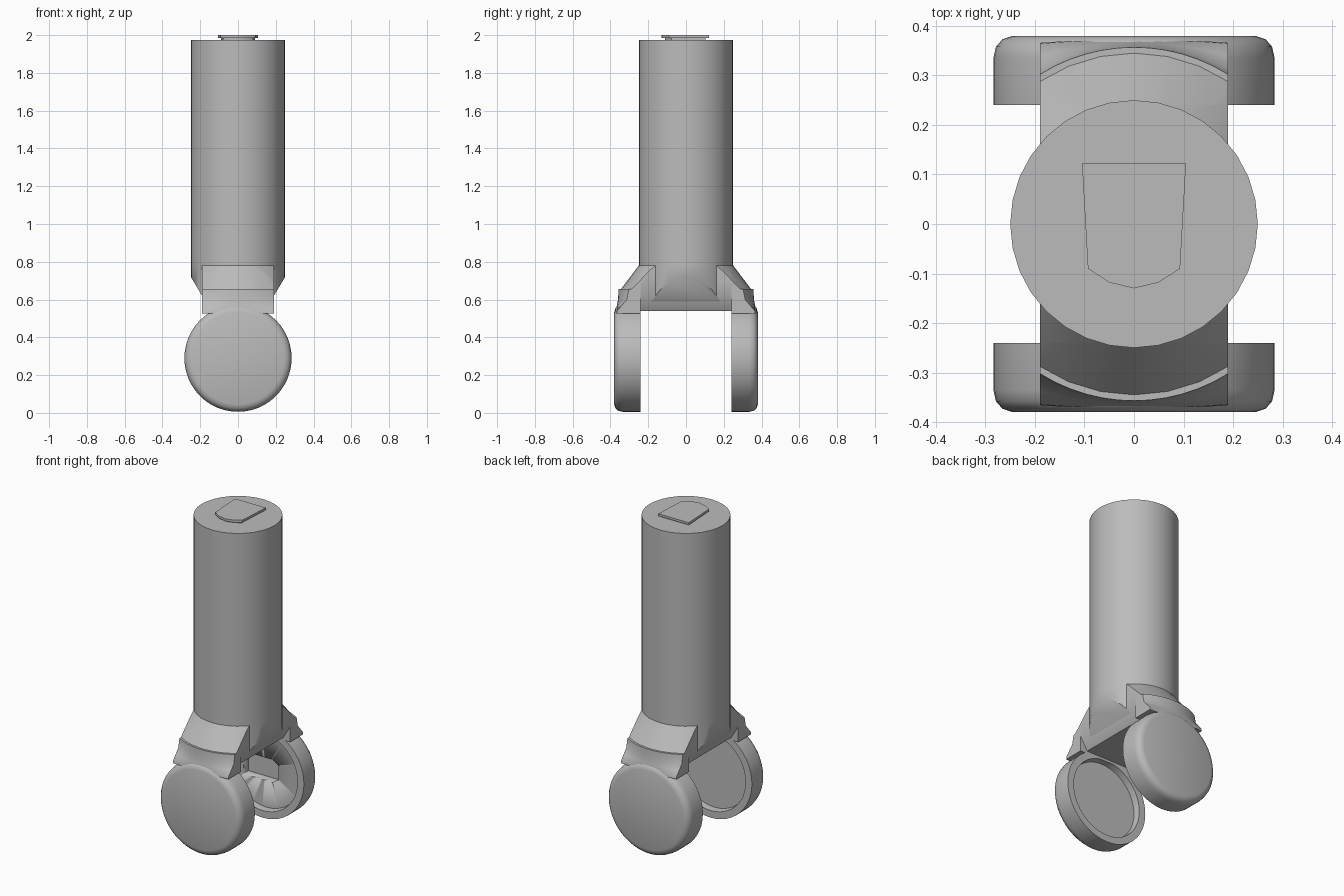
import bpy, bmesh, math
from mathutils import Vector, Matrix

cube = bpy.data.objects.get("Cube")
if cube:
    bpy.data.objects.remove(cube)

grey = bpy.data.materials.new("plain_grey")
grey.use_nodes = True
tone = (0.5, 0.5, 0.5, 1)
grey.diffuse_color = tone
grey.node_tree.nodes["Principled BSDF"].inputs["Base Color"].default_value = tone


def finish(name, bm, angle=35):
    """Turn a bmesh into a smooth-by-angle object."""
    bmesh.ops.remove_doubles(bm, verts=bm.verts, dist=1e-5)
    bmesh.ops.recalc_face_normals(bm, faces=bm.faces)
    mesh = bpy.data.meshes.new(name)
    bm.to_mesh(mesh)
    bm.free()
    mesh.materials.append(grey)
    obj = bpy.data.objects.new(name, mesh)
    bpy.context.collection.objects.link(obj)
    bpy.ops.object.select_all(action='DESELECT')
    obj.select_set(True)
    bpy.context.view_layer.objects.active = obj
    bpy.ops.object.shade_smooth_by_angle(angle=math.radians(angle))
    return obj


def lathe(profile, segments):
    """Closed solid from (radius, height) points turned about z."""
    bm = bmesh.new()
    rings = [[bm.verts.new((r * math.cos(a), r * math.sin(a), z))
              for a in (math.tau * i / segments for i in range(segments))]
             for r, z in profile]
    for low, high in zip(rings, rings[1:]):
        for i in range(segments):
            j = (i + 1) % segments
            bm.faces.new((low[i], low[j], high[j], high[i]))
    bm.faces.new(rings[0])
    bm.faces.new(rings[-1])
    return bm


def cut(bm, point, normal):
    """Slice off the side the normal points to and cap the opening."""
    geom = bm.verts[:] + bm.edges[:] + bm.faces[:]
    res = bmesh.ops.bisect_plane(bm, geom=geom, plane_co=point,
                                 plane_no=normal, clear_outer=True)
    edges = [e for e in res["geom_cut"] if isinstance(e, bmesh.types.BMEdge)]
    bmesh.ops.holes_fill(bm, edges=edges)


def prism(outline, low, high):
    """Upright solid from an (x, y) outline."""
    bm = bmesh.new()
    face = bm.faces.new([bm.verts.new((x, y, low)) for x, y in outline])
    up = bmesh.ops.extrude_face_region(bm, geom=[face])["geom"]
    bmesh.ops.translate(bm, vec=(0, 0, high - low),
                        verts=[v for v in up if isinstance(v, bmesh.types.BMVert)])
    return bm


def tab(scale, low, high):
    """Tapered tab with a straight back and a rounded nose."""
    half = [(0.105, 0.122), (0.093, -0.09), (0.05, -0.118)]
    pts = half + [(0, -0.13)] + [(-x, y) for x, y in reversed(half)]
    return prism([(x * scale, y * scale) for x, y in pts], low, high)


# Main tube and connector tab on top
finish("main_tube", lathe([(0.25, 0.78), (0.25, 1.975)], 32))
finish("tab_stem", tab(0.85, 1.97, 1.988))
finish("tab_plate", tab(1, 1.986, 2.0))

# Collar under the tube, with slanted sides
HALF, INNER, STEP = 0.19, 0.24, 0.655
shoulder = [(0.345, 0.54), (0.345, STEP), (0.25, 0.78)]


def slant(bm):
    for s in (1, -1):
        cut(bm, (s * 0.25, 0, 0.72), (s, 0, -0.6))


core = lathe([(0.25, 0.59), (0.25, 0.78)], 32)
slant(core)
finish("collar_core", core)

bridge = lathe(shoulder, 32)
for s in (1, -1):
    cut(bridge, (s * HALF, 0, 0), (s, 0, 0))
    cut(bridge, (0, s * INNER, 0), (0, s, 0))
slant(bridge)
finish("fork_bridge", bridge)


def neck(side):
    """Arm below the shoulder, blending from an arc into the flat disc."""
    bm = bmesh.new()
    levels = [(STEP, 0), (0.6, 0.15), (0.57, 0.5), (0.54, 0.85), (0.45, 1)]
    cols = 12
    rows = []
    for z, t in levels:
        row = []
        for i in range(cols + 1):
            x = HALF * (2 * i / cols - 1)
            arc = math.sqrt(0.357 ** 2 - x * x)
            row.append(bm.verts.new((x, side * (arc * (1 - t) + 0.375 * t), z)))
        row += [bm.verts.new((s * HALF, side * INNER, z)) for s in (1, -1)]
        rows.append(row)
    n = cols + 3
    for a, b in zip(rows, rows[1:]):
        for i in range(n):
            j = (i + 1) % n
            bm.faces.new((a[i], a[j], b[j], b[i]))
    bm.faces.new(rows[0])
    bm.faces.new(rows[-1])
    # Keep the round recess of the disc clear of the neck
    cut(bm, (0, 0, 0.525), (0, 0, -1))
    return bm


# Round end pads: outer edge rounded, inner face recessed
PAD_Z = 0.29
pad = [(0.001, 0.28), (0.235, 0.28), (0.24, 0.24), (0.284, 0.24), (0.284, 0.335),
       (0.279, 0.358), (0.266, 0.373), (0.245, 0.38), (0.001, 0.38)]

for side, end in ((-1, "front"), (1, "back")):
    arm = lathe(shoulder, 32)
    for s in (1, -1):
        cut(arm, (s * HALF, 0, 0), (s, 0, 0))
    cut(arm, (0, side * INNER, 0), (0, -side, 0))
    cut(arm, (0, 0, STEP - 0.005), (0, 0, -1))
    finish(end + "_shoulder", arm)
    finish(end + "_neck", neck(side))

    disc = lathe(pad, 48)
    disc.transform(Matrix.Translation((0, 0, PAD_Z))
                   @ Matrix.Rotation(-side * math.pi / 2, 4, 'X'))
    disc_obj = finish(end + "_pad", disc)

# Socket in the inner face of the back pad
socket = prism([(-0.16, -0.07), (0.04, -0.07), (0.08, -0.045),
                (0.08, 0.045), (0.04, 0.07), (-0.16, 0.07)], -0.33, -0.25)
socket.transform(Matrix.Translation((0, 0, PAD_Z)) @ Matrix.Rotation(math.pi / 2, 4, 'X'))
cutter = finish("socket_cutter", socket)
cutter.hide_render = True
bpy.context.view_layer.objects.active = disc_obj
mod = disc_obj.modifiers.new("socket", 'BOOLEAN')
mod.operation = 'DIFFERENCE'
mod.solver = 'EXACT'
mod.object = cutter
bpy.ops.object.modifier_move_to_index(modifier="socket", index=0)
bpy.ops.object.modifier_apply(modifier="socket")
bpy.data.objects.remove(cutter)
